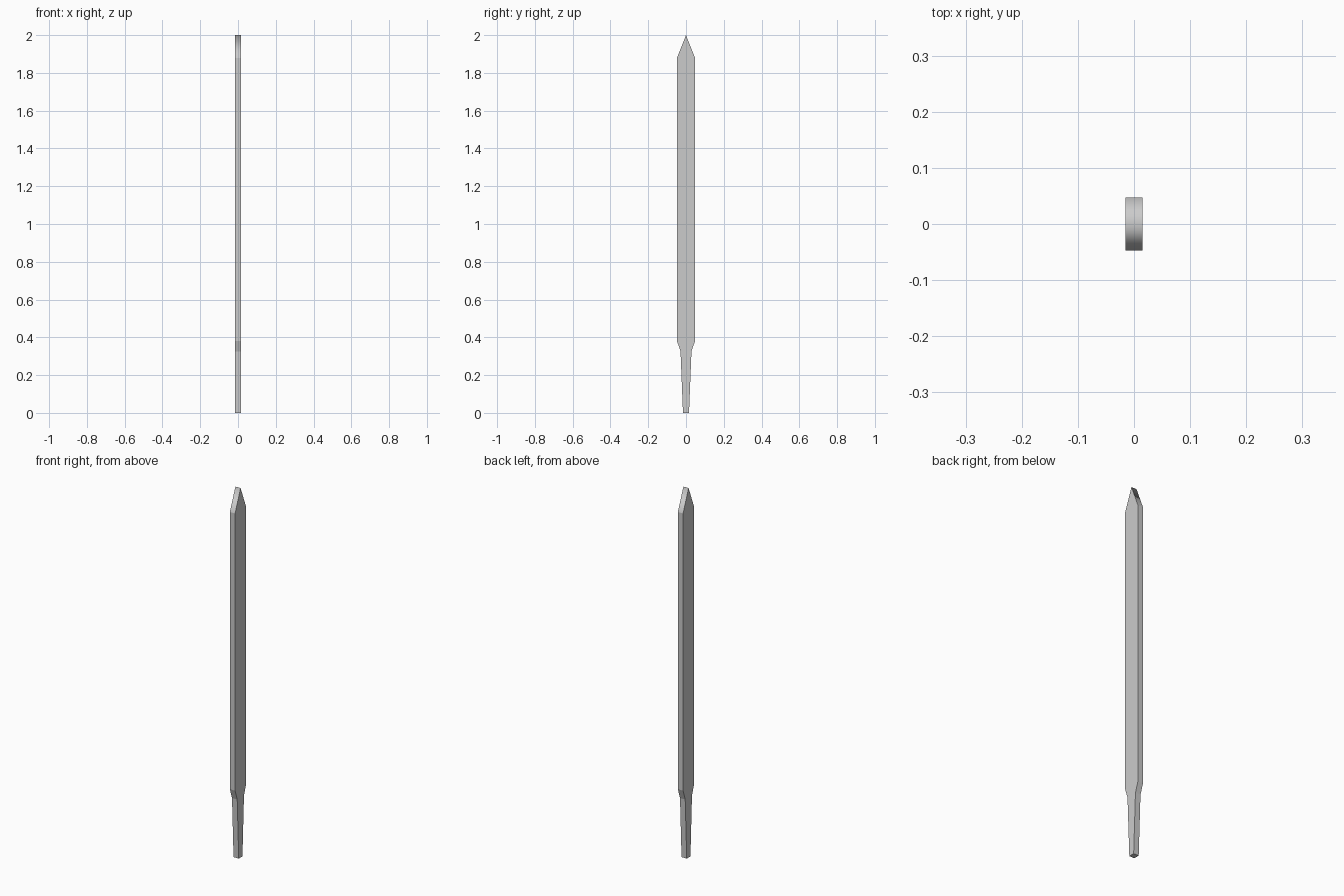
import bpy
import bmesh

if "Cube" in bpy.data.objects:
    bpy.data.objects.remove(bpy.data.objects["Cube"])

HALF_T = 0.0155  # half thickness along x

# Half outline of the blade: (half width in y, z), bottom to top
half = [(0.016, 0.0), (0.029, 0.325), (0.0475, 0.38), (0.0475, 1.88)]
outline = half + [(0.0, 2.0)] + [(-y, z) for y, z in reversed(half)]

bm = bmesh.new()

# Flat profile in the y-z plane, extruded through the thickness
profile = bm.faces.new([bm.verts.new((-HALF_T, y, z)) for y, z in outline])
result = bmesh.ops.extrude_face_region(bm, geom=[profile], use_keep_orig=True)
new_verts = [v for v in result["geom"] if isinstance(v, bmesh.types.BMVert)]
bmesh.ops.translate(bm, verts=new_verts, vec=(2 * HALF_T, 0, 0))
bmesh.ops.recalc_face_normals(bm, faces=bm.faces)

# The two tip bevels blend into each other; every other edge stays sharp
for f in bm.faces:
    f.smooth = len(f.verts) == 4 and max(v.co.z for v in f.verts) > 1.99
for e in bm.edges:
    e.smooth = all(v.co.z > 1.99 for v in e.verts)

mesh = bpy.data.meshes.new("stake_blade")
bm.to_mesh(mesh)
bm.free()
blade = bpy.data.objects.new("stake_blade", mesh)
bpy.context.collection.objects.link(blade)
